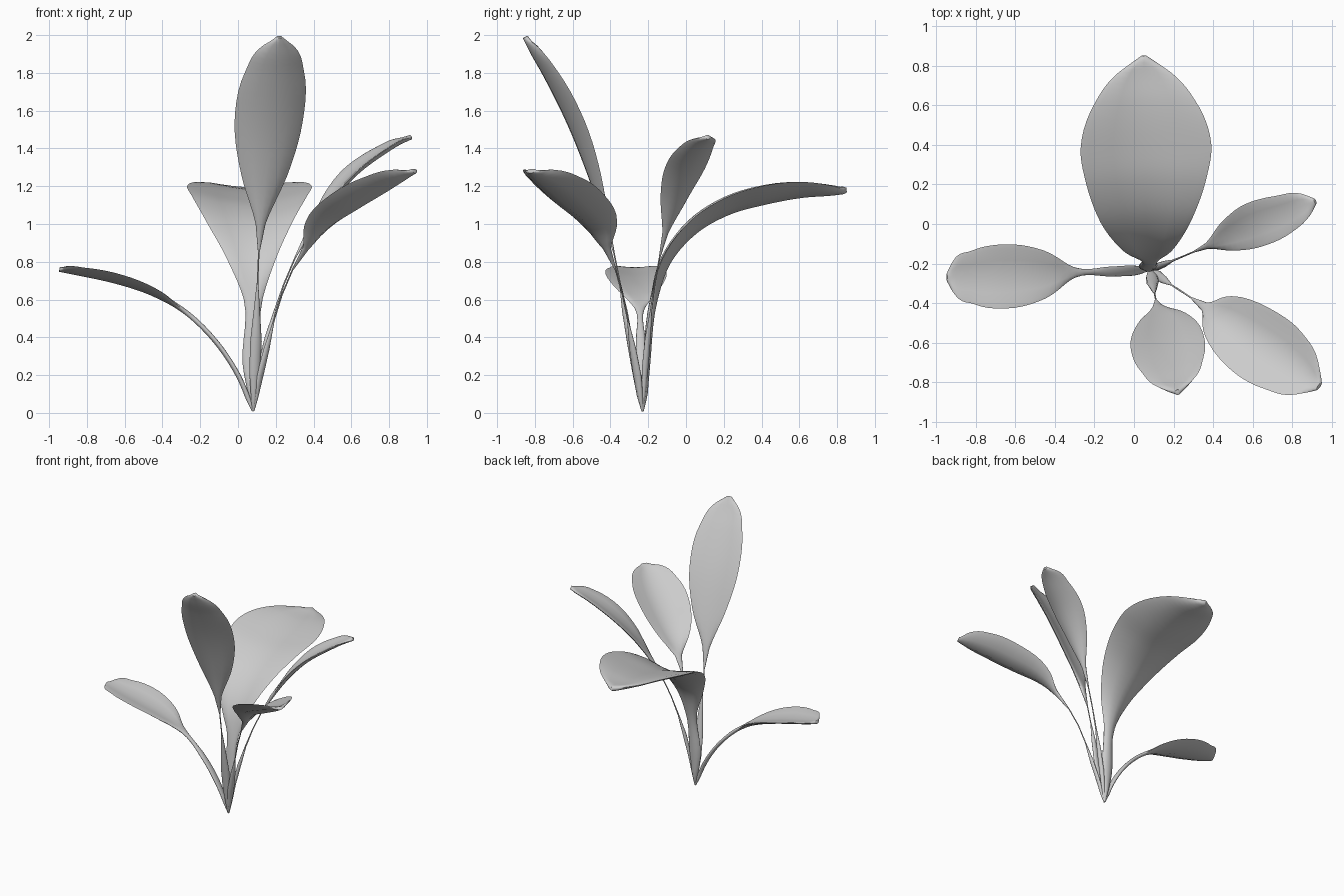
import bpy, bmesh
from math import sin, cos, pi
from mathutils import Vector

cube = bpy.data.objects.get("Cube")
if cube:
    bpy.data.objects.remove(cube, do_unlink=True)

mat = bpy.data.materials.new("leaf_grey")
mat.use_nodes = True
GREY = (0.6, 0.6, 0.6, 1)
mat.diffuse_color = GREY
mat.node_tree.nodes["Principled BSDF"].inputs["Base Color"].default_value = GREY

BASE = (0.08, -0.23, 0.01, 0.006)
STEPS = 5      # rings between guide points
HALF = 6       # divisions across each leaf face


def spline(points):
    """Smooth chord-length curve through (x, y, z, half width) points."""
    p = [Vector(q) for q in points]
    d = [(b.xyz - a.xyz).length for a, b in zip(p, p[1:])]
    slopes = [(b - a) / k for a, b, k in zip(p, p[1:], d)]
    tangents = [slopes[0]]
    for i in range(1, len(p) - 1):
        tangents.append((slopes[i - 1] * d[i] + slopes[i] * d[i - 1]) / (d[i - 1] + d[i]))
    tangents.append(slopes[-1])
    out = []
    for i, k in enumerate(d):
        for s in range(STEPS):
            t = s / STEPS
            u = 1 - t
            out.append(p[i] * (u * u * (1 + 2 * t)) + tangents[i] * (k * t * u * u)
                       + p[i + 1] * (t * t * (3 - 2 * t)) - tangents[i + 1] * (k * t * t * u))
    return out + [p[-1]]


def leaf(name, points, cup=0.3, thick=0.013):
    """Loft a cupped lens section along the midrib, stem and blade in one."""
    rings = spline([BASE] + points)
    run = Vector(points[-1][:2]) - Vector(BASE[:2])
    side = Vector((run.y, -run.x, 0)).normalized()
    bm = bmesh.new()
    loops = []
    for i, r in enumerate(rings):
        ahead, behind = rings[min(i + 1, len(rings) - 1)], rings[max(i - 1, 0)]
        tangent = (ahead.xyz - behind.xyz).normalized()
        normal = side.cross(tangent).normalized()
        w = max(r.w, 0.004)
        h = min(thick, w)
        loop = []
        for k in range(2 * HALF):
            a = pi * k / HALF
            x = cos(a)
            lift = cup * w * abs(x) ** 1.5 * min(1, w / 0.08) + h * sin(a)
            loop.append(bm.verts.new(r.xyz + side * (w * x) + normal * lift))
        loops.append(loop)
    for a, b in zip(loops, loops[1:]):
        for k in range(2 * HALF):
            n = (k + 1) % (2 * HALF)
            bm.faces.new((a[k], a[n], b[n], b[k]))
    bm.faces.new(loops[0])
    bm.faces.new(loops[-1])
    bmesh.ops.recalc_face_normals(bm, faces=bm.faces)
    mesh = bpy.data.meshes.new(name)
    bm.to_mesh(mesh)
    bm.free()
    mesh.materials.append(mat)
    obj = bpy.data.objects.new(name, mesh)
    bpy.context.collection.objects.link(obj)
    bpy.ops.object.select_all(action="DESELECT")
    obj.select_set(True)
    bpy.context.view_layer.objects.active = obj
    bpy.ops.object.shade_smooth_by_angle(angle=1.0)


# Tall upright leaf at the front
leaf("tall_front_leaf", [
    (0.09, -0.27, 0.22, 0.03), (0.12, -0.42, 1.0, 0.027), (0.145, -0.5, 1.25, 0.125),
    (0.17, -0.61, 1.53, 0.185), (0.2, -0.74, 1.79, 0.16),
    (0.215, -0.82, 1.93, 0.09), (0.22, -0.85, 1.99, 0.015)], cup=0.2, thick=0.015)

# Broad leaf arching to the back
leaf("broad_back_leaf", [
    (0.07, -0.21, 0.25, 0.045), (0.08, -0.17, 0.6, 0.05), (0.07, -0.1, 0.8, 0.13),
    (0.06, 0.05, 0.97, 0.23), (0.06, 0.23, 1.07, 0.3), (0.06, 0.41, 1.12, 0.33),
    (0.055, 0.63, 1.16, 0.25), (0.05, 0.77, 1.17, 0.13), (0.05, 0.85, 1.18, 0.012)],
    cup=0.25, thick=0.02)

# Leaf to the front on the left side
leaf("front_left_leaf", [
    (0.12, -0.26, 0.2, 0.025), (0.36, -0.42, 0.87, 0.025), (0.45, -0.48, 0.97, 0.12),
    (0.63, -0.61, 1.09, 0.185), (0.78, -0.71, 1.18, 0.17),
    (0.89, -0.79, 1.25, 0.1), (0.935, -0.82, 1.28, 0.025)], cup=0.42)

# Slim leaf to the back on the left side
leaf("back_left_leaf", [
    (0.12, -0.215, 0.25, 0.018), (0.37, -0.11, 0.95, 0.016), (0.49, -0.055, 1.13, 0.08),
    (0.62, 0.0, 1.27, 0.115), (0.77, 0.055, 1.38, 0.1),
    (0.87, 0.1, 1.44, 0.06), (0.915, 0.115, 1.46, 0.015)], cup=0.25)

# Low leaf on the right side
leaf("low_right_leaf", [
    (0.0, -0.235, 0.2, 0.025), (-0.12, -0.24, 0.38, 0.025), (-0.3, -0.245, 0.55, 0.026),
    (-0.46, -0.255, 0.635, 0.12), (-0.66, -0.265, 0.7, 0.162), (-0.82, -0.27, 0.735, 0.135),
    (-0.92, -0.27, 0.755, 0.075), (-0.945, -0.27, 0.76, 0.02)], cup=0.25)
